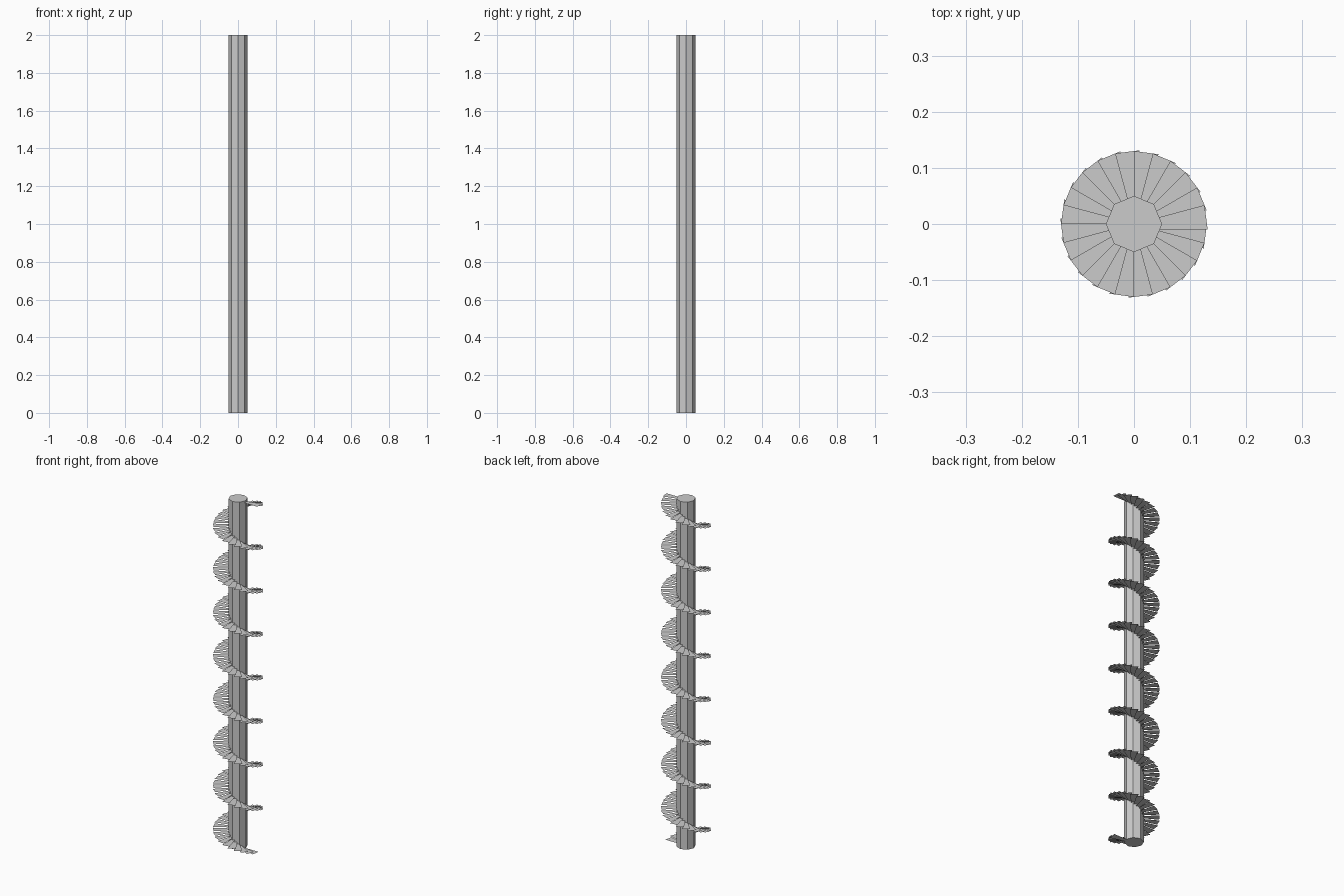
import bpy
import bmesh
from math import radians
from mathutils import Matrix, Vector

cube = bpy.data.objects.get("Cube")
if cube:
    bpy.data.objects.remove(cube, do_unlink=True)

HEIGHT = 2.0
TURNS = 8
STEPS_PER_TURN = 24
COLUMN_RADIUS = 0.05
TREAD_RADIUS = 0.13
INNER_RADIUS = 0.04
OVERLAP = 0.01

# One grey for everything
grey = bpy.data.materials.new("light_grey")
grey.use_nodes = True
colour = (0.6, 0.6, 0.6, 1)
grey.diffuse_color = colour
grey.node_tree.nodes["Principled BSDF"].inputs["Base Color"].default_value = colour


def add_object(name, bm):
    mesh = bpy.data.meshes.new(name)
    bm.to_mesh(mesh)
    bm.free()
    mesh.materials.append(grey)
    obj = bpy.data.objects.new(name, mesh)
    bpy.context.collection.objects.link(obj)
    return obj


# Eight-sided central column
bm = bmesh.new()
bmesh.ops.create_cone(bm, cap_ends=True, segments=8, radius1=COLUMN_RADIUS,
                      radius2=COLUMN_RADIUS, depth=HEIGHT,
                      matrix=Matrix.Translation((0, 0, HEIGHT / 2)))
# Put corners on the axes whatever the primitive's starting angle
first = max(bm.verts, key=lambda v: v.co.x)
turn = Matrix.Rotation(-first.co.xy.to_3d().to_2d().angle_signed(Vector((1, 0))), 3, "Z")
if abs(first.co.y) > 0.001:
    bmesh.ops.rotate(bm, verts=bm.verts, cent=(0, 0, 0), matrix=turn.inverted())
add_object("column", bm)

# Thin wedge treads climbing clockwise, each tucked under the next one
step_angle = radians(360 / STEPS_PER_TURN)
step_count = TURNS * STEPS_PER_TURN
rise = HEIGHT / step_count
back = Matrix.Rotation(step_angle, 3, "Z") @ Vector((1, 0, 0))
outer_back = back * TREAD_RADIUS
outer_front = Vector((TREAD_RADIUS, 0, 0))
slope = (outer_front - outer_back) / outer_back.y
outline = [
    Vector((INNER_RADIUS, -OVERLAP, 0)),
    outer_front + slope * OVERLAP,
    outer_back,
    back * INNER_RADIUS,
]

bm = bmesh.new()
for i in range(step_count):
    spin = Matrix.Rotation(-step_angle * (i + 1), 3, "Z")
    lift = Vector((0, 0, i * rise))
    bm.faces.new([bm.verts.new(spin @ p + lift) for p in outline])
add_object("spiral_treads", bm)
